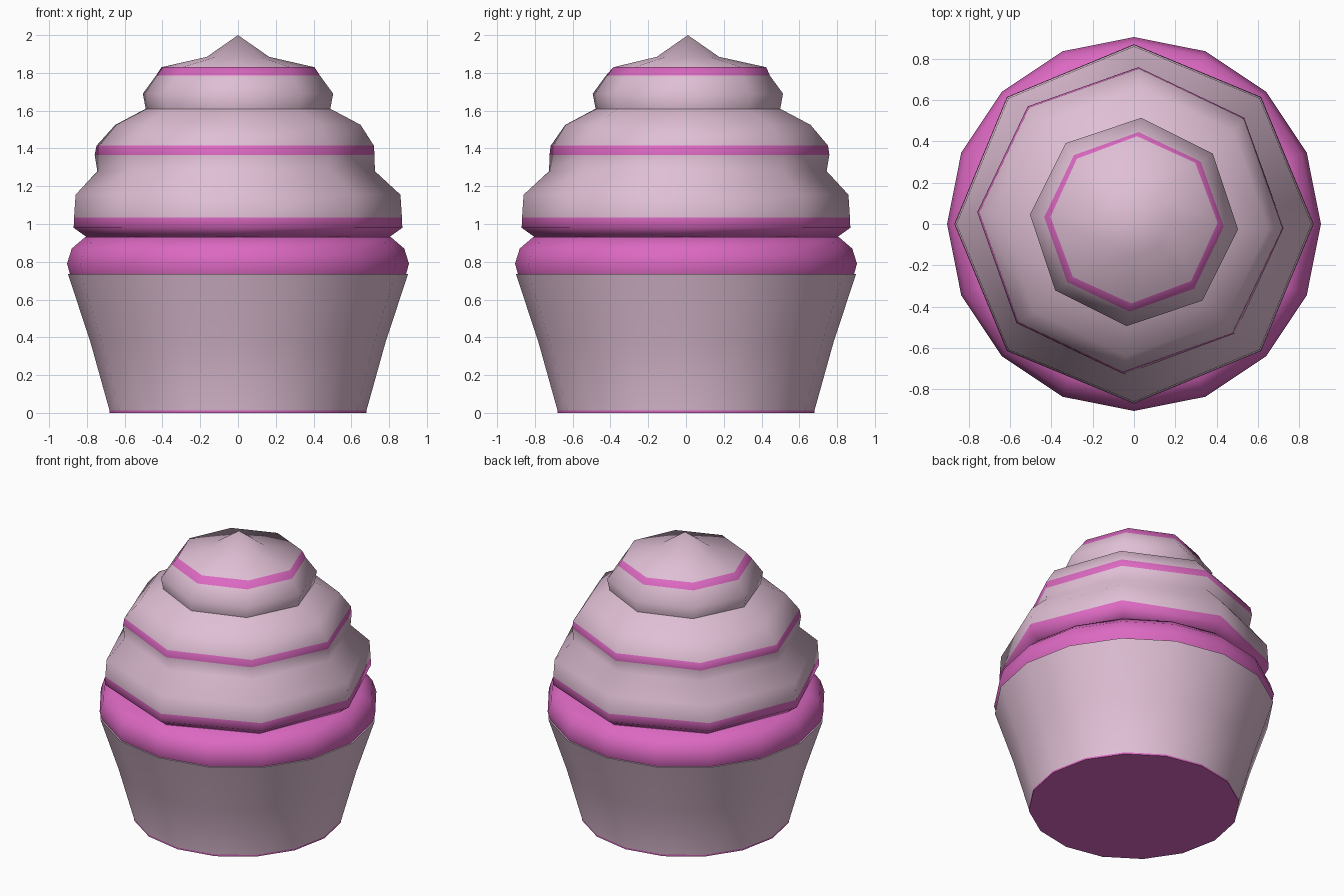
import bpy, bmesh, math

if "Cube" in bpy.data.objects:
    bpy.data.objects.remove(bpy.data.objects["Cube"])


def material(name, rgb):
    m = bpy.data.materials.new(name)
    m.diffuse_color = (*rgb, 1)
    m.use_nodes = True
    m.node_tree.nodes["Principled BSDF"].inputs["Base Color"].default_value = m.diffuse_color
    return m


pale = material("pale pink", (0.74, 0.52, 0.66))
vivid = material("vivid pink", (0.72, 0.14, 0.54))


def lathe(name, sides, rings, bands):
    """rings: (radius, z, twist in degrees, centre x, centre y).
    Faces whose mean height lies in one of the bands become vivid pink."""
    bm = bmesh.new()
    loops = []
    for r, z, twist, cx, cy in rings:
        if r == 0:
            loops.append([bm.verts.new((cx, cy, z))])
            continue
        loops.append([bm.verts.new((
            cx + r * math.cos(math.tau * i / sides + math.radians(twist)),
            cy + r * math.sin(math.tau * i / sides + math.radians(twist)), z))
            for i in range(sides)])
    for a, b in zip(loops, loops[1:]):
        for i in range(sides):
            j = (i + 1) % sides
            if len(b) == 1:
                bm.faces.new((a[i], a[j], b[0]))
            else:
                bm.faces.new((a[i], a[j], b[j], b[i]))
    # Close the open ends
    bm.faces.new(list(reversed(loops[0])))
    if len(loops[-1]) > 1:
        bm.faces.new(loops[-1])
    for f in bm.faces:
        z = sum(v.co.z for v in f.verts) / len(f.verts)
        f.material_index = int(any(lo <= z <= hi for lo, hi in bands))
    mesh = bpy.data.meshes.new(name)
    bm.to_mesh(mesh)
    bm.free()
    mesh.materials.append(pale)
    mesh.materials.append(vivid)
    ob = bpy.data.objects.new(name, mesh)
    bpy.context.collection.objects.link(ob)
    bpy.context.view_layer.objects.active = ob
    ob.select_set(True)
    bpy.ops.object.shade_smooth_by_angle(angle=math.radians(60))
    ob.select_set(False)
    return ob


# Baking cup: sixteen sides, pale wall, vivid underside
cup = [(0.68, 0.0), (0.68, 0.012), (0.78, 0.37), (0.90, 0.735)]
lathe("baking_cup", 16, [(r, z, 0, 0, 0) for r, z in cup], [(-0.01, 0.008)])

# Cake rim: rounded vivid band bulging over the cup
rim = [(0.89, 0.735), (0.905, 0.79), (0.88, 0.87), (0.81, 0.93)]
lathe("cake_rim", 16, [(r, z, 0, 0, 0) for r, z in rim], [(0, 1)])

# Frosting: eight-sided swirl in three tiers, twisting slightly as it rises
frosting = [
    (0.80, 0.93, 0, 0, 0),
    (0.87, 0.98, 0, 0, 0),
    (0.868, 1.035, 0, 0, 0),
    (0.86, 1.155, 0, 0, 0),
    (0.735, 1.28, -2, -0.01, 0.01),
    (0.742, 1.365, -3, -0.018, 0.018),
    (0.735, 1.415, -3, -0.015, 0.018),
    (0.65, 1.525, -3, 0, 0.01),
    (0.49, 1.61, -4, 0, 0.01),
    (0.505, 1.69, -4, 0, 0.01),
    (0.435, 1.785, -3, 0, 0.01),
    (0.405, 1.83, -2, 0, 0.02),
    (0.165, 1.885, 0, 0, 0.01),
    (0.0, 2.0, 0, 0, 0.01),
]
lathe("frosting", 8, frosting, [(0.9, 1.035), (1.365, 1.415), (1.785, 1.83)])
